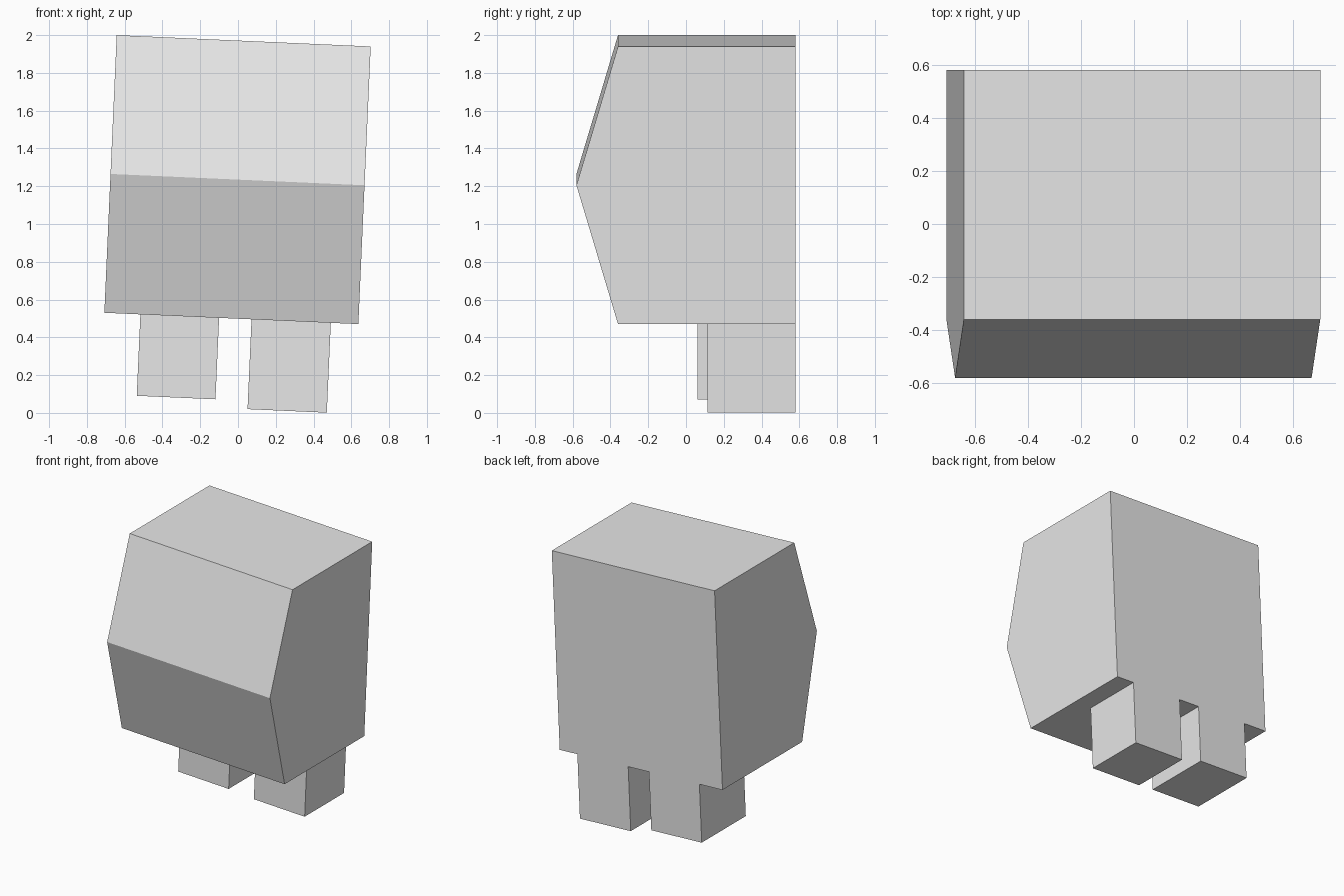
import bpy
import math
from mathutils import Matrix

cube = bpy.data.objects.get("Cube")
if cube:
    bpy.data.objects.remove(cube, do_unlink=True)

# Single plain grey
grey = bpy.data.materials.new("plain_grey")
grey.use_nodes = True
grey.diffuse_color = (0.8, 0.8, 0.8, 1)
grey.node_tree.nodes["Principled BSDF"].inputs["Base Color"].default_value = (0.8, 0.8, 0.8, 1)

# The whole figure leans sideways about its body centre
LEAN = Matrix.Translation((-0.0025, 0, 1.235)) @ Matrix.Rotation(math.radians(2.55), 4, 'Y')
BACK = 0.58
HALF_HEIGHT = 0.7355


def prism(name, profile, x0, x1):
    """Sweep a (y, z) side profile from x0 to x1."""
    n = len(profile)
    verts = [(x, y, z) for x in (x0, x1) for y, z in profile]
    faces = [tuple(reversed(range(n))), tuple(range(n, 2 * n))]
    faces += [(i, (i + 1) % n, n + (i + 1) % n, n + i) for i in range(n)]
    mesh = bpy.data.meshes.new(name)
    mesh.from_pydata(verts, [], faces)
    mesh.materials.append(grey)
    mesh.transform(LEAN)
    mesh.update()
    obj = bpy.data.objects.new(name, mesh)
    bpy.context.collection.objects.link(obj)
    return obj


# Body with a pointed front ridge
prism("body", [(BACK, -HALF_HEIGHT), (BACK, HALF_HEIGHT), (-0.36, HALF_HEIGHT),
               (-0.58, 0), (-0.36, -HALF_HEIGHT)], -0.673, 0.673)


# Legs, flush with the back of the body
def leg(name, x0, x1, front, bottom):
    prism(name, [(BACK, bottom), (BACK, -HALF_HEIGHT),
                 (front, -HALF_HEIGHT), (front, bottom)], x0, x1)


leg("right_leg", -0.482, -0.065, 0.06, -1.167)
leg("left_leg", 0.107, 0.527, 0.115, -1.2115)
